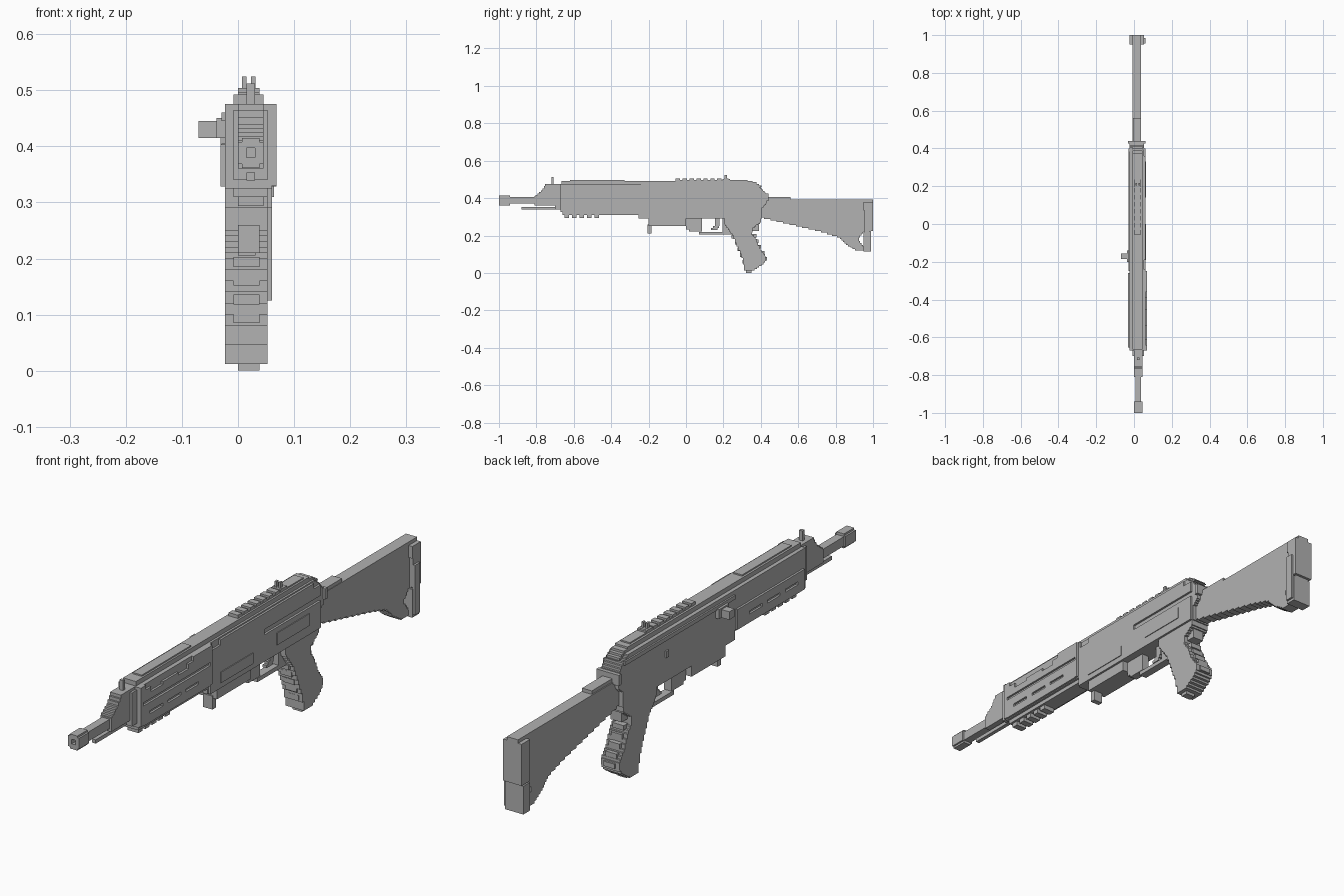
import bpy, bmesh

V = 0.0077  # step size of the blocky style
mat = bpy.data.materials.new("grey metal")
mat.diffuse_color = (0.445, 0.445, 0.445, 1)


def finish(name, bm):
    bmesh.ops.recalc_face_normals(bm, faces=bm.faces)
    me = bpy.data.meshes.new(name)
    bm.to_mesh(me)
    bm.free()
    me.materials.append(mat)
    ob = bpy.data.objects.new(name, me)
    bpy.context.collection.objects.link(ob)


def boxes(name, *items):
    """Each item is (x0, x1, y0, y1, z0, z1)."""
    bm = bmesh.new()
    for x0, x1, y0, y1, z0, z1 in items:
        vs = bmesh.ops.create_cube(bm, size=1)["verts"]
        for v in vs:
            v.co = (x1 if v.co.x > 0 else x0,
                    y1 if v.co.y > 0 else y0,
                    z1 if v.co.z > 0 else z0)
    finish(name, bm)


def stepped(pts):
    """Turn the sloped edges of a (y, z) outline into small stairs."""
    out = []
    for (y0, z0), (y1, z1) in zip(pts, pts[1:] + pts[:1]):
        out.append((y0, z0))
        dy, dz = y1 - y0, z1 - z0
        if min(abs(dy), abs(dz)) < 0.002:
            continue
        n = max(1, round(min(abs(dy), abs(dz)) / V))
        for i in range(n):
            y = y0 + dy * (i + 0.5) / n
            out += [(y, z0 + dz * i / n), (y, z0 + dz * (i + 1) / n)]
    return out


def prism(name, x0, x1, pts, stairs=True):
    bm = bmesh.new()
    pts = stepped(pts) if stairs else pts
    f = bm.faces.new([bm.verts.new((x0, y, z)) for y, z in pts])
    r = bmesh.ops.extrude_face_region(bm, geom=[f])
    bmesh.ops.translate(bm, vec=(x1 - x0, 0, 0),
                        verts=[g for g in r["geom"] if isinstance(g, bmesh.types.BMVert)])
    finish(name, bm)


# Barrel, hollow muzzle and rod below
boxes("barrel", (0.007, 0.038, -0.95, -0.6, 0.37, 0.405))
boxes("muzzle",
      (0, 0.015, -1, -0.94, 0.368, 0.408), (0.03, 0.045, -1, -0.94, 0.368, 0.408),
      (0.007, 0.038, -1, -0.94, 0.361, 0.38), (0.007, 0.038, -1, -0.94, 0.397, 0.415),
      (0.01, 0.035, -0.975, -0.94, 0.375, 0.4))
boxes("cleaning_rod", (0.015, 0.03, -0.88, -0.66, 0.339, 0.353))

# Front sight block and post
prism("front_sight_block", 0.0, 0.045,
      [(-0.81, 0.36), (-0.67, 0.36), (-0.67, 0.475), (-0.75, 0.475), (-0.77, 0.44),
       (-0.81, 0.41)])
boxes("front_sight_post", (0.015, 0.03, -0.72, -0.708, 0.46, 0.512))
boxes("gas_block", (-0.008, 0.053, -0.70, -0.66, 0.34, 0.465))

# Handguard core, cover and underside
boxes("handguard_core", (-0.023, 0.061, -0.67, -0.25, 0.325, 0.475))
boxes("handguard_cover", (-0.008, 0.045, -0.665, -0.24, 0.46, 0.492),
      (0.0, 0.038, -0.62, -0.33, 0.485, 0.497))
boxes("handguard_underside", (-0.008, 0.053, -0.66, -0.25, 0.31, 0.33))
boxes("lower_rail", *[(0.0, 0.045, -0.65 + i * 0.04, -0.625 + i * 0.04, 0.294, 0.315)
                      for i in range(5)])


# Slotted panels on both sides of the handguard
def slotted_panel(name, x0, x1):
    parts = [(x0, x1, -0.655, -0.26, 0.328, 0.36), (x0, x1, -0.655, -0.26, 0.371, 0.403)]
    for y0, y1 in ((-0.655, -0.615), (-0.54, -0.51), (-0.435, -0.405), (-0.33, -0.26)):
        parts.append((x0, x1, y0, y1, 0.355, 0.375))
    boxes(name, *parts)


slotted_panel("right_lower_panel", 0.06, 0.069)
slotted_panel("left_lower_panel", -0.031, -0.022)
prism("right_upper_panel", 0.06, 0.069,
      [(-0.67, 0.415), (-0.26, 0.415), (-0.26, 0.475), (-0.36, 0.475), (-0.36, 0.458),
       (-0.39, 0.458), (-0.39, 0.44), (-0.45, 0.44), (-0.45, 0.45), (-0.54, 0.45),
       (-0.54, 0.44), (-0.61, 0.44), (-0.61, 0.458), (-0.64, 0.458), (-0.64, 0.475),
       (-0.67, 0.475)])
boxes("panel_ends", (0.06, 0.069, -0.67, -0.655, 0.33, 0.42),
      (0.06, 0.069, -0.26, -0.25, 0.33, 0.475))

# Receiver with its narrower top
prism("receiver", -0.023, 0.053,
      [(-0.255, 0.29), (-0.2, 0.29), (-0.2, 0.25), (0.0, 0.25), (0.0, 0.29),
       (0.40, 0.29), (0.41, 0.35), (0.43, 0.37), (0.43, 0.42), (0.40, 0.455),
       (0.37, 0.475), (-0.255, 0.475)])
prism("receiver_top", -0.008, 0.045,
      [(-0.27, 0.46), (0.41, 0.46), (0.37, 0.485), (0.34, 0.492), (-0.27, 0.492)])
boxes("magazine_catch", (0.0, 0.038, -0.205, -0.185, 0.21, 0.26))
boxes("receiver_rear_collar", (-0.031, 0.061, 0.425, 0.44, 0.385, 0.425))

# Side plate on the right, with window frames and a long groove
boxes("right_side_plate", (0.05, 0.061, -0.25, 0.40, 0.41, 0.45),
      (0.05, 0.061, -0.25, 0.07, 0.29, 0.41), (0.05, 0.061, 0.07, 0.40, 0.29, 0.39),
      (0.05, 0.061, -0.25, -0.24, 0.45, 0.475), (0.05, 0.061, -0.19, 0.36, 0.45, 0.47))


def window(name, y0, y1, z0, z1):
    boxes(name, (0.06, 0.064, y0, y1, z0, z1))


window("front_side_window", -0.19, 0.0, 0.31, 0.35)
window("rear_side_window", 0.14, 0.33, 0.325, 0.37)
boxes("left_pin", (-0.029, -0.02, 0.14, 0.155, 0.38, 0.405))
boxes("left_side_rail", (-0.029, -0.02, -0.25, 0.40, 0.445, 0.46))

# Charging handle
boxes("charging_handle", (-0.07, -0.02, -0.185, -0.155, 0.415, 0.445),
      (-0.038, -0.02, -0.2, -0.14, 0.415, 0.45))

# Top rail and rear sight
boxes("top_rail", (0.0, 0.038, -0.055, 0.33, 0.485, 0.497),
      *[(0.0, 0.038, -0.055 + i * 0.037, -0.032 + i * 0.037, 0.49, 0.504)
        for i in range(8)])
boxes("rear_sight", (0.0, 0.038, 0.195, 0.235, 0.49, 0.503),
      (0.007, 0.015, 0.205, 0.218, 0.49, 0.524), (0.023, 0.031, 0.205, 0.218, 0.49, 0.524))

# Trigger and its guard
boxes("trigger_guard", (0.0, 0.031, 0.0, 0.085, 0.232, 0.295),
      (0.0, 0.031, 0.015, 0.085, 0.222, 0.24), (0.0, 0.031, 0.07, 0.25, 0.205, 0.22),
      (0.0, 0.031, 0.195, 0.25, 0.21, 0.295))
prism("trigger", 0.007, 0.023,
      [(0.155, 0.295), (0.155, 0.25), (0.135, 0.24), (0.135, 0.23), (0.165, 0.23),
       (0.18, 0.25), (0.18, 0.295)])

# Pistol grip with ribs front and back
prism("grip", -0.023, 0.053,
      [(0.205, 0.295), (0.205, 0.26), (0.25, 0.20), (0.275, 0.14), (0.30, 0.08),
       (0.315, 0.012), (0.36, 0.012), (0.41, 0.045), (0.425, 0.065), (0.425, 0.09),
       (0.395, 0.13), (0.375, 0.18), (0.35, 0.215), (0.36, 0.24), (0.40, 0.27),
       (0.40, 0.295)])
boxes("grip_base", (0.0, 0.038, 0.322, 0.35, 0.0, 0.02))
ribs = [(0.243, 0.185), (0.262, 0.152), (0.276, 0.118), (0.29, 0.085), (0.303, 0.05)]
boxes("grip_front_ribs", *[(-0.008, 0.038, y, y + 0.03, z, z + 0.018) for y, z in ribs])
ribs = [(0.378, 0.19), (0.388, 0.16), (0.402, 0.13), (0.42, 0.10), (0.432, 0.067)]
boxes("grip_back_ribs", *[(-0.008, 0.038, y - 0.035, y, z, z + 0.018) for y, z in ribs])
boxes("grip_tang", (-0.008, 0.038, 0.35, 0.39, 0.225, 0.28))

# Stock with comb and butt pad
prism("stock", -0.008, 0.038,
      [(0.40, 0.295), (0.74, 0.215), (0.82, 0.19), (0.86, 0.15), (0.91, 0.12),
       (0.95, 0.12), (0.95, 0.14), (0.92, 0.18), (0.95, 0.22), (0.99, 0.22),
       (0.99, 0.393), (0.40, 0.393)])
boxes("stock_comb", (-0.004, 0.036, 0.40, 0.56, 0.38, 0.406))
boxes("butt_pad", (-0.023, 0.053, 0.95, 0.99, 0.115, 0.22),
      (-0.023, 0.053, 0.955, 1.0, 0.225, 0.335),
      (-0.015, 0.045, 0.955, 0.99, 0.21, 0.35),
      (-0.023, 0.053, 0.95, 1.0, 0.335, 0.38),
      (-0.008, 0.038, 0.95, 1.0, 0.37, 0.393),
      (0.05, 0.061, 0.955, 0.985, 0.125, 0.31))
